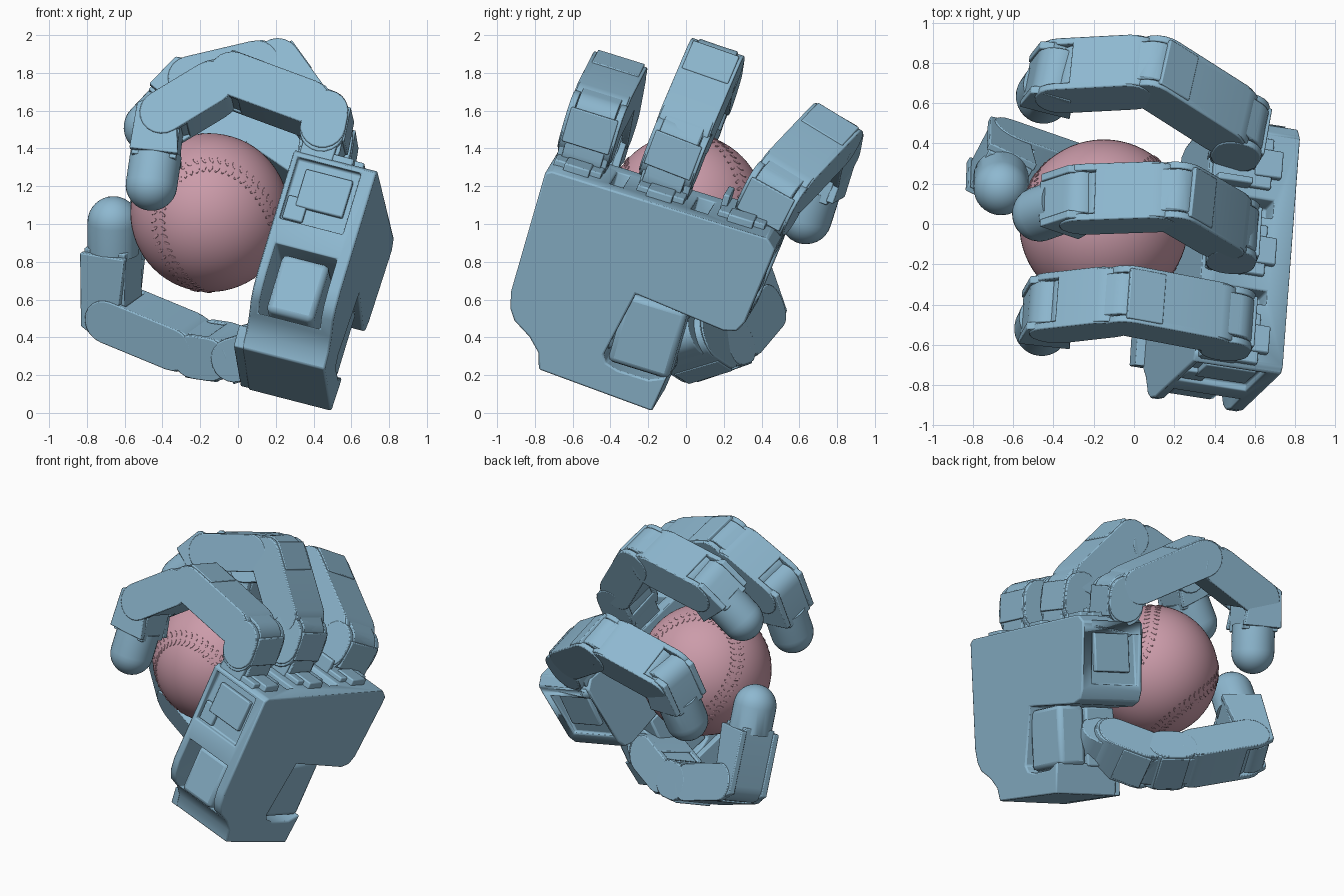
import bpy, bmesh, math
from mathutils import Vector, Matrix, Quaternion

cube = bpy.data.objects.get("Cube")
if cube:
    bpy.data.objects.remove(cube)


def material(name, rgb):
    m = bpy.data.materials.new(name)
    m.use_nodes = True
    m.diffuse_color = (*rgb, 1)
    m.node_tree.nodes["Principled BSDF"].inputs["Base Color"].default_value = (*rgb, 1)
    return m


BLUE = material("soft blue", (0.27, 0.48, 0.63))
PINK = material("dusty pink", (0.60, 0.33, 0.40))
BALL = Vector((-0.15, 0, 1.06))
RADIUS = 0.42


def frame(origin, x, y, z):
    m = Matrix((x, y, z)).transposed().to_4x4()
    m.translation = origin
    return m


def finish(bm, name, mat, bevel=0.0):
    bmesh.ops.recalc_face_normals(bm, faces=bm.faces)
    mesh = bpy.data.meshes.new(name)
    bm.to_mesh(mesh)
    bm.free()
    mesh.materials.append(mat)
    ob = bpy.data.objects.new(name, mesh)
    bpy.context.collection.objects.link(ob)
    bpy.ops.object.select_all(action="DESELECT")
    ob.select_set(True)
    bpy.context.view_layer.objects.active = ob
    if bevel:
        mod = ob.modifiers.new("soft_edges", "BEVEL")
        mod.width, mod.segments, mod.limit_method = bevel, 2, "ANGLE"
        mod.angle_limit = math.radians(40)
    bpy.ops.object.shade_smooth_by_angle(angle=math.radians(35))
    return ob


def prism(name, pts, m, z0, z1, bevel=0.006):
    """Extrude a 2D profile along the local z of frame m."""
    bm = bmesh.new()
    face = bm.faces.new([bm.verts.new((x, y, z0)) for x, y in pts])
    new = bmesh.ops.extrude_face_region(bm, geom=[face])["geom"]
    bmesh.ops.translate(bm, vec=(0, 0, z1 - z0), verts=[v for v in new if isinstance(v, bmesh.types.BMVert)])
    bm.transform(m)
    return finish(bm, name, BLUE, bevel)


def rect(x0, x1, y0, y1):
    return [(x0, y0), (x1, y0), (x1, y1), (x0, y1)]


def arc(cx, cy, r, a0, a1, n=10):
    angles = [math.radians(a0 + (a1 - a0) * i / n) for i in range(n + 1)]
    return [(cx + r * math.cos(a), cy + r * math.sin(a)) for a in angles]


def stadium(x0, x1, r):
    return arc(x0, 0, r, 90, 270) + arc(x1, 0, r, -90, 90)


# Palm frame: N out of the back of the hand, V across it, U towards the fingers
N = Vector((0.957, -0.149, -0.247)).normalized()
V = Vector((0.072, 0.952, -0.296))
V = (V - N * V.dot(N)).normalized()
U = N.cross(V)
CORNER = Vector((0.73, -0.74, 1.29))
PALM = frame(CORNER, V, U, N)


def palm_point(n, v, u):
    return CORNER + N * n + V * v + U * u


def palm_box(name, n, v, u, bevel=0.008):
    return prism(name, rect(*v, *u), PALM, *n, bevel)


# Palm shell with a thumb notch and open pockets
outline = [(0, -0.02), (0.03, 0), (1.23, 0), (1.285, -0.05), (1.28, -0.12), (1.24, -0.48),
           (1.21, -0.54), (1.14, -0.56), (0.64, -0.51), (0.565, -0.88), (0.59, -0.92), (0.66, -0.94),
           (0.83, -0.94), (0.92, -0.90), (0.895, -1.10), (0.256, -1.066), (0.23, -0.98), (0.16, -0.91),
           (0.06, -0.85), (0.02, -0.79), (0, -0.70)]
palm = prism("palm", outline, PALM, -0.45, 0.008, 0)
pockets = [((-0.40, -0.06), (-0.1, 0.54), (-0.89, -0.53)),
           ((-0.42, -0.07), (-0.1, 0.04), (-0.39, -0.04)),
           ((-0.42, -0.07), (1.22, 1.4), (-0.44, -0.05)),
           ((-0.36, -0.10), (0.34, 0.41), (-0.15, 0.1)),
           ((-0.36, -0.10), (0.79, 0.88), (-0.15, 0.1))]
for n, v, u in pockets:
    cutter = palm_box("pocket_cutter", n, v, u, 0)
    cutter.hide_render = True
    mod = palm.modifiers.new("pocket", "BOOLEAN")
    mod.object, mod.operation, mod.solver = cutter, "DIFFERENCE", "EXACT"
    bpy.context.view_layer.objects.active = palm
    bpy.ops.object.modifier_apply(modifier=mod.name)
    bpy.data.objects.remove(cutter)
mod = palm.modifiers.new("soft_edges", "BEVEL")
mod.width, mod.segments, mod.limit_method = 0.01, 2, "ANGLE"

# Motor housings seen in the pockets, and the inner lip of the foot
palm_box("side_motor", (-0.36, -0.10), (0.01, 0.08), (-0.30, -0.09))
palm_box("side_motor_cap", (-0.41, -0.30), (0.015, 0.08), (-0.38, -0.25))
palm_box("far_motor", (-0.36, -0.10), (1.2, 1.25), (-0.36, -0.10))
palm_box("thumb_motor", (-0.36, -0.10), (0.08, 0.6), (-0.88, -0.55), 0.03)
prism("foot_lip", [(0.256, -1.066), (0.88, -1.095), (0.88, -0.95), (0.23, -0.95)], PALM, -0.495, -0.44)
for i, v in enumerate((0.15, 0.61, 1.06)):
    palm_box(f"knuckle_mount_{i}", (-0.43, -0.13), (v - 0.13, v + 0.13), (-0.04, 0.03))
    palm_box(f"knuckle_step_{i}", (-0.22, -0.08), (v - 0.07, v + 0.07), (-0.04, 0.04))
    for s in (-1, 1):
        palm_box(f"knuckle_ear_{i}", (-0.42, -0.24), sorted((v + s * 0.1, v + s * 0.135)), (-0.02, 0.09))


def link_frame(p, q, across):
    x = (q - p).normalized()
    y = across.cross(x).normalized()
    if y.dot((p + q) / 2 - BALL) < 0:
        y = -y
    return frame(p, x, y, x.cross(y)), (q - p).length


def link(name, p, q, across, cover=True, r=0.12):
    """Finger segment: round core, boxy shell, fork cheeks and an outer cover."""
    m, length = link_frame(p, q, across)
    prism(name + "_core", stadium(0, length if cover else length - 0.12, r - 0.008), m, -0.108, 0.108)
    shell = arc(0.09, 0, r, 90, 270) + rect(length - 0.1, length - 0.1, -r, r)[1:3]
    prism(name + "_shell", shell, m, -0.14, 0.14)
    for s in (-1, 1):
        z = sorted((s * 0.112, s * 0.148))
        prism(name + "_cheek", stadium(0.11, length - 0.02, r), m, *z)
    if cover:
        prism(name + "_cover", rect(length - 0.16, length + 0.03, 0.05, r + 0.006), m, -0.13, 0.13)


def fingertip(name, p, q, across, r=0.137):
    """Last segment: short fork body and a domed rubber tip."""
    m, length = link_frame(p, q, across)
    body = arc(0, 0, 0.115, 90, 270) + [(length - 0.13, -0.12), (length - 0.13, 0.12)]
    prism(name + "_body", body, m, -0.108, 0.108)
    outer = [(-0.05, 0.125), (-0.09, 0.06), (-0.07, -0.08), (length - 0.15, -0.13), (length - 0.15, 0.13)]
    for s in (-1, 1):
        prism(name + "_side", outer, m, *sorted((s * 0.10, s * 0.14)))
    bm = bmesh.new()
    bmesh.ops.create_uvsphere(bm, u_segments=32, v_segments=16, radius=r)
    for v in bm.verts:
        if v.co.z < -0.001:      # stretch the lower half into a straight stem
            ring = Vector((v.co.x, v.co.y, 0))
            v.co = (ring.normalized() * r if ring.length > 0.02 else ring) - Vector((0, 0, 0.17))
    bm.transform(m @ Matrix.Translation((length, 0, 0)) @ Matrix.Rotation(math.pi / 2, 4, "Y"))
    finish(bm, name + "_dome", BLUE)


def finger(name, joints, across):
    for i in range(len(joints) - 2):
        link(f"{name}_link_{i}", joints[i], joints[i + 1], across, cover=i < len(joints) - 3)
    fingertip(name + "_tip", joints[-2], joints[-1], across)


def planar(v, lean, coords):
    """Joints in a plane across the palm, leaning sideways with height."""
    return [palm_point(n, v + lean * u, u) for n, u in coords]


finger("front_finger", planar(0.15, 0, [(-0.33, 0.05), (-0.35, 0.26), (-0.91, 0.318), (-1.20, 0.0), (-1.15, -0.35)]), V)
finger("middle_finger", planar(0.595, 0.07, [(-0.33, 0.05), (-0.36, 0.26), (-0.765, 0.595), (-1.19, 0.355),
                                             (-1.32, 0.08)]), V)
finger("back_finger", [Vector(p) for p in ((0.49, 0.40, 1.02), (0.54, 0.48, 1.18), (0.1, 0.76, 1.475),
                                           (-0.38, 0.735, 1.345), (-0.45, 0.635, 1.03))],
       Vector((0.15, 0.86, -0.48)).normalized())

# Thumb: base blocks in the palm notch, then the jointed chain
THUMB = Vector((0.44, 0.845, 0.30)).normalized()
finger("thumb", [Vector(p) for p in ((0.30, -0.04, 0.40), (0.0, 0.10, 0.31), (-0.2, 0.19, 0.34),
                                     (-0.66, 0.35, 0.53), (-0.66, 0.18, 1.01))], THUMB)
palm_box("thumb_base_back", (-0.215, -0.02), (0.59, 0.93), (-0.92, -0.53), 0.03)
palm_box("thumb_base_front", (-0.44, -0.225), (0.59, 0.93), (-0.92, -0.54), 0.012)

# Ball
bm = bmesh.new()
bmesh.ops.create_uvsphere(bm, u_segments=64, v_segments=32, radius=RADIUS)
bmesh.ops.translate(bm, vec=BALL, verts=bm.verts)
finish(bm, "ball", PINK)

# Raised stitches in two rows along the seam
lobe = Vector((0.15, -0.92, -0.35)).normalized()
turn = Quaternion(lobe, math.radians(215)) @ Vector((1, -1, 0)).rotation_difference(lobe)


def seam(t):
    p = Vector((math.cos(t) + 0.35 * math.cos(3 * t), math.sin(t) - 0.35 * math.sin(3 * t), 1.15 * math.sin(2 * t)))
    return turn @ p.normalized()


bm = bmesh.new()
COUNT = 108
for i in range(COUNT):
    t = math.tau * i / COUNT
    up = seam(t)
    along = (seam(t + 0.01) - seam(t - 0.01)).normalized()
    side = up.cross(along)
    for s in (-1, 1):
        x = (side * s + along * 0.5).normalized()
        place = frame(BALL + (up + side * s * 0.07).normalized() * RADIUS, x, up.cross(x), up)
        bmesh.ops.create_icosphere(bm, subdivisions=1, radius=1,
                                   matrix=place @ Matrix.Diagonal((0.026, 0.009, 0.005, 1)))
finish(bm, "ball_stitches", PINK)
